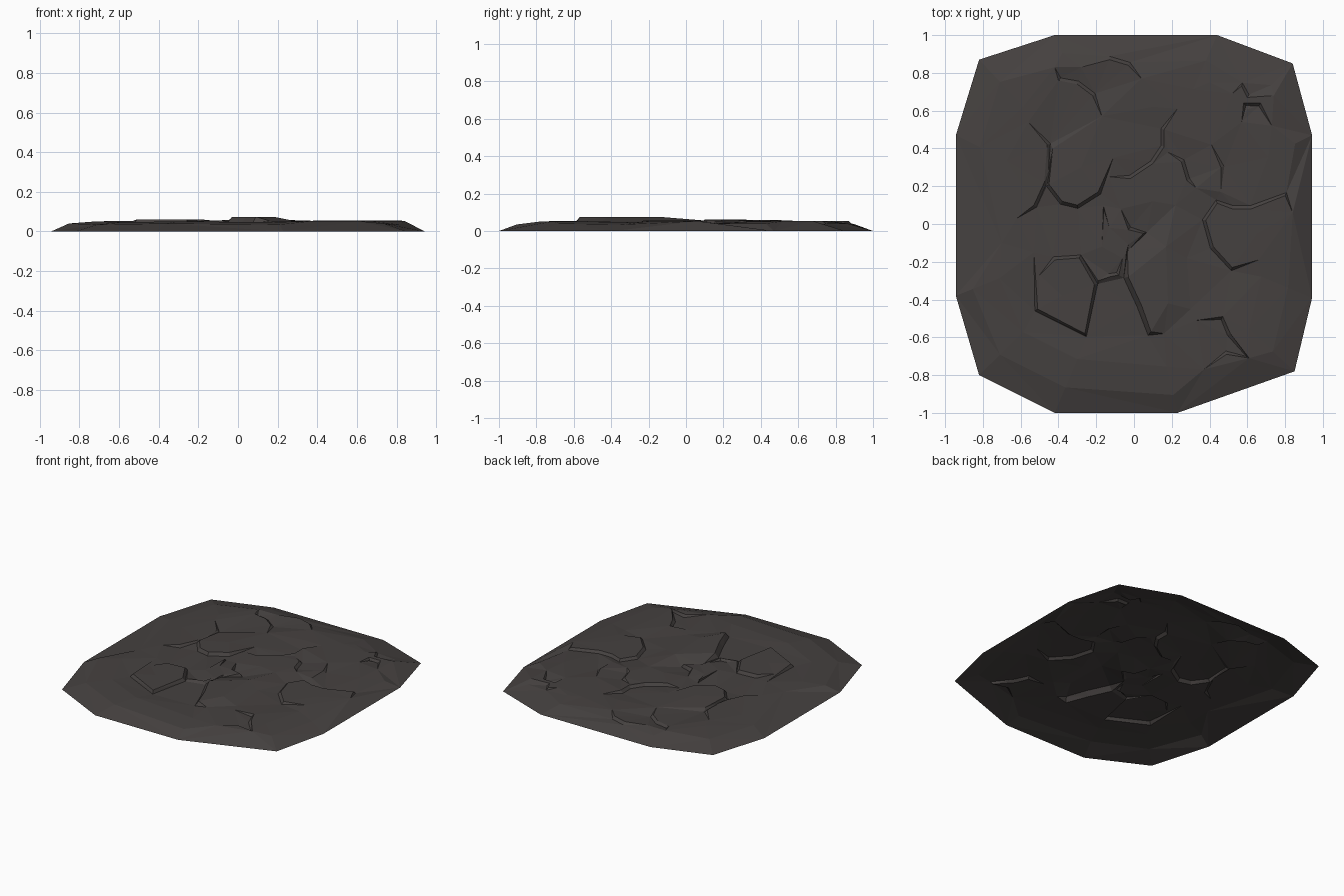
import bpy, bmesh
from mathutils import Vector
from mathutils.geometry import delaunay_2d_cdt

pts, heights, edges = [], [], []

def add(x, y, z):
    pts.append(Vector((x, y)))
    heights.append(z)
    return len(pts) - 1

def chain(ids, closed=False):
    edges.extend(zip(ids, ids[1:]))
    if closed:
        edges.append((ids[-1], ids[0]))

def step(line, side, top, low, width=0.018):
    """Broken slab edge: a high lip with a low foot beside it, joined at the ends."""
    line = [Vector(p) for p in line]
    tops = [add(p.x, p.y, top if 0 < i < len(line) - 1 else min(top, 0.053))
            for i, p in enumerate(line)]
    feet = [tops[0]]
    for a, p, b in zip(line, line[1:], line[2:]):
        d = (b - p).normalized() + (p - a).normalized()
        n = Vector((-d.y, d.x)).normalized() * side * width
        feet.append(add(p.x + n.x, p.y + n.y, low))
    feet.append(tops[-1])
    chain(tops)
    chain(feet)

# outer rim on the ground
rim = [(-.42, 1), (.44, 1), (.84, .85), (.943, .47), (.943, -.39), (.85, -.78),
       (.23, -1), (-.42, -1), (-.82, -.80), (-.943, -.38), (-.943, .47), (-.82, .87)]
chain([add(x, y, 0) for x, y in rim], True)

# sloping shoulder, then the broad flat
for s, z in ((.88, .037), (.73, .048)):
    for i, (x, y) in enumerate(rim):
        k = s + (.025 if i % 3 == 0 else -.015)
        add(x * k, y * k, z + (.003 if i % 2 else -.002))

# raised slabs, cracks between them
step([(-.43, .40), (-.45, .21), (-.38, .12), (-.30, .10), (-.19, .17), (-.11, .35)], -1, .061, .040)
step([(-.56, .54), (-.46, .42), (-.475, .22), (-.53, .10), (-.62, .03)], 1, .052, .036)
step([(-.42, .83), (-.40, .76), (-.30, .74), (-.22, .68), (-.17, .57)], 1, .052, .038)
step([(-.28, .83), (-.13, .87), (-.03, .84), (.04, .77)], 1, .053, .036)
step([(-.13, .25), (-.02, .24), (.10, .32), (.16, .41), (.16, .50), (.23, .61)], 1, .058, .040)
step([(.18, .38), (.25, .33), (.28, .23), (.33, .19)], 1, .057, .042)
step([(.41, .42), (.46, .30), (.46, .17)], 1, .055, .042)
step([(.84, .06), (.80, .15), (.62, .08), (.52, .08), (.44, .11), (.38, .02),
      (.42, -.12), (.52, -.23), (.66, -.19)], -1, .056, .040)
step([(-.03, -.11), (-.03, -.28), (.04, -.43), (.09, -.57), (.16, -.58)], -1, .074, .042, .025)
step([(-.53, -.15), (-.51, -.45), (-.26, -.58), (-.21, -.32), (-.29, -.18),
      (-.42, -.19), (-.50, -.27)], -1, .061, .041)
step([(-.19, -.30), (-.13, -.28), (-.08, -.27), (-.06, -.18)], 1, .056, .042)
step([(.57, .54), (.58, .64), (.67, .64), (.73, .52)], -1, .053, .038)
step([(.52, .69), (.57, .73), (.60, .67), (.74, .68)], 1, .053, .040)
step([(.33, -.51), (.47, -.49), (.51, -.58), (.61, -.71), (.49, -.69), (.37, -.77)], -1, .052, .036)
step([(-.17, -.12), (-.16, .08), (-.13, -.02)], 1, .056, .040)
step([(-.07, .08), (-.03, -.03), (.05, -.05), (-.04, -.15)], 1, .060, .038)

# flat top of the highest slab and its gentle far side
for x, y, z in ((.17, -.12, .074), (.18, -.42, .074), (.28, -.18, .052), (.30, -.45, .050),
                (.10, .12, .057), (.22, .10, .056), (.65, -.05, .056), (-.28, .30, .061),
                (-.38, -.38, .060), (-.70, -.10, .048), (.10, .62, .050), (.40, .75, .050)):
    add(x, y, z)

vs, _, faces, origin, _, _ = delaunay_2d_cdt(pts, edges, [], 0, 1e-5)
bm = bmesh.new()
bv = [bm.verts.new((v.x, v.y, heights[o[0]] if o else .045)) for v, o in zip(vs, origin)]
for f in faces:
    bm.faces.new([bv[i] for i in f])
bm.normal_update()
for f in bm.faces:
    if f.normal.z < 0:
        f.normal_flip()

mesh = bpy.data.meshes.new("cracked_rock_ground")
bm.to_mesh(mesh)
bm.free()
mat = bpy.data.materials.new("dark grey brown rock")
mat.diffuse_color = (.060, .053, .051, 1)
mesh.materials.append(mat)
bpy.context.collection.objects.link(bpy.data.objects.new("cracked_rock_ground", mesh))
